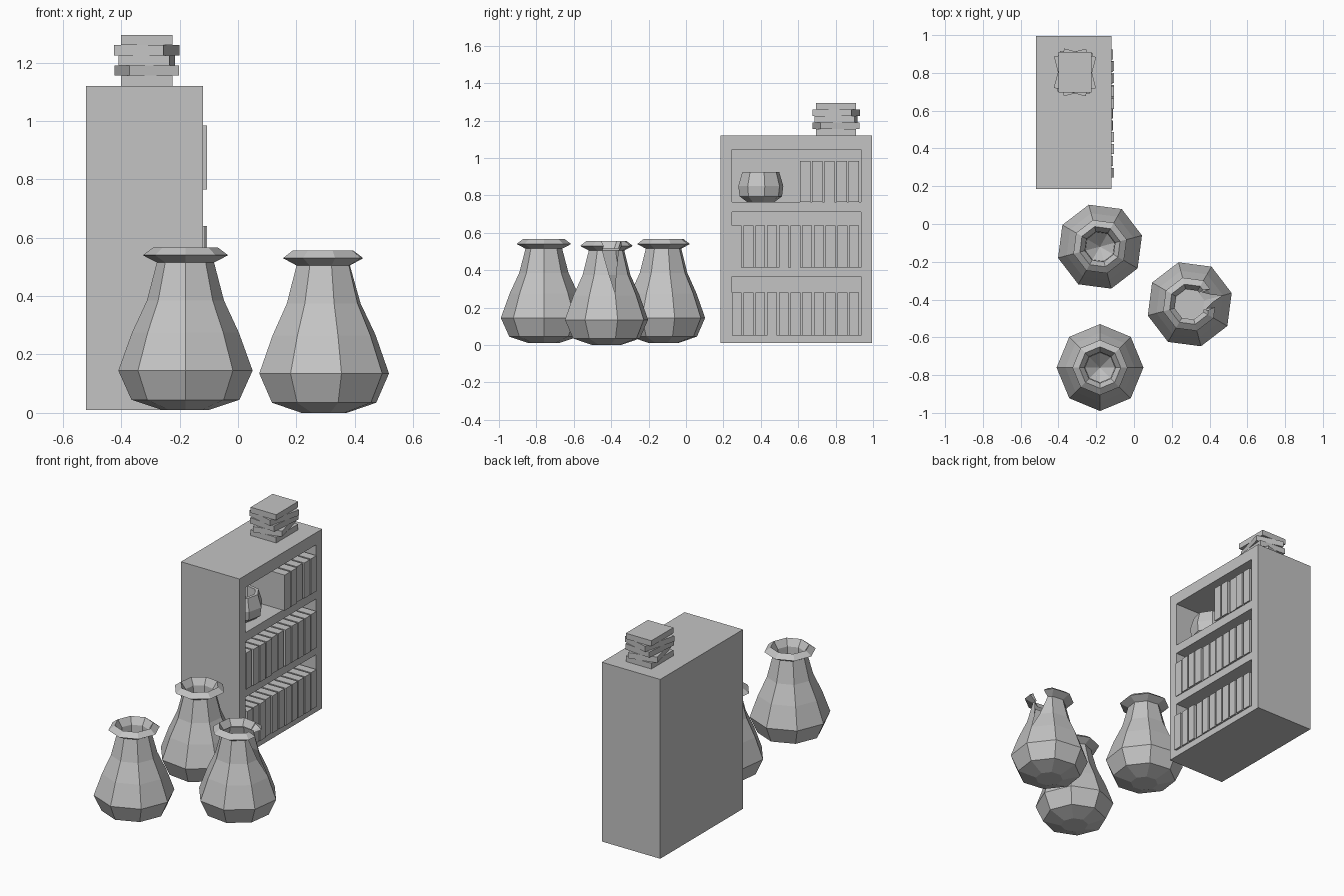
import bpy, bmesh, math, random
from mathutils import Vector, Matrix

if "Cube" in bpy.data.objects:
    bpy.data.objects.remove(bpy.data.objects["Cube"])

random.seed(4)
grey = bpy.data.materials.new("plain grey")
grey.diffuse_color = (0.55, 0.55, 0.55, 1)
grey.use_nodes = True
grey.node_tree.nodes["Principled BSDF"].inputs["Base Color"].default_value = grey.diffuse_color


def finish(name, bm, loc=(0, 0, 0), rot=0):
    me = bpy.data.meshes.new(name)
    bm.to_mesh(me)
    bm.free()
    me.materials.append(grey)
    ob = bpy.data.objects.new(name, me)
    ob.location = loc
    ob.rotation_euler[2] = math.radians(rot)
    bpy.context.collection.objects.link(ob)
    return ob


def box(name, x, y, z, rot=0):
    bm = bmesh.new()
    size = (x[1] - x[0], y[1] - y[0], z[1] - z[0])
    bmesh.ops.create_cube(bm, size=1, matrix=Matrix.Diagonal((*size, 1)))
    return finish(name, bm, (sum(x) / 2, sum(y) / 2, sum(z) / 2), rot)


def lathe(profile, n=8):
    # profile of (radius, z); radius 0 closes to a point
    bm = bmesh.new()
    rings = []
    for r, z in profile:
        k = n if r else 1
        rings.append([bm.verts.new((r * math.cos(math.tau * i / n),
                                    r * math.sin(math.tau * i / n), z)) for i in range(k)])
    for a, b in zip(rings, rings[1:]):
        for i in range(n):
            j = (i + 1) % n
            if len(b) == 1:
                bm.faces.new((a[i], a[j], b[0]))
            else:
                bm.faces.new((a[i], a[j], b[j], b[i]))
    return bm, rings


# Bookcase: back block, frame boards and shelves, open towards +x
BACK, FRONT = -0.36, -0.12
box("bookcase_back", (-0.52, BACK), (0.185, 0.995), (0.01, 1.12))
for name, y in (("left", (0.185, 0.245)), ("right", (0.935, 0.995))):
    box("bookcase_side_" + name, (BACK, FRONT), y, (0.01, 1.12))
for name, z in (("base", (0.01, 0.05)), ("lower_shelf", (0.365, 0.415)),
                ("upper_shelf", (0.71, 0.765)), ("top", (1.045, 1.12))):
    box("bookcase_" + name, (BACK, FRONT), (0.245, 0.935), z)

# Rows of upright books
for row, (y0, count, z0, z1) in enumerate(((0.245, 11, 0.05, 0.28),
                                           (0.245, 11, 0.415, 0.64),
                                           (0.61, 5, 0.765, 0.985))):
    pitch = (0.935 - y0) / count
    for i in range(count):
        y = y0 + i * pitch
        front = -0.107 - random.choice((0, 0.003, 0.008))
        box(f"book_{row}_{i}", (-0.345, front), (y, y + pitch - 0.01), (z0, z1))

# Stack of books on top
for i, rot in enumerate((0, 14, -5, -15, 0)):
    box(f"stacked_book_{i}", (-0.40, -0.225), (0.695, 0.91),
        (1.12 + i * 0.035, 1.155 + i * 0.035), rot)

# Small pot on the upper shelf
bm, rings = lathe([(0.075, 0.765), (0.115, 0.795), (0.122, 0.85), (0.1, 0.925),
                   (0.08, 0.925), (0.075, 0.86), (0, 0.84)])
bm.faces.new(rings[0][::-1])
finish("small_pot", bm, (-0.255, 0.40, 0), 10)

# Large vases
OUTER = [(0.08, 0.0), (0.185, 0.035), (0.23, 0.135), (0.183, 0.265), (0.132, 0.375),
         (0.098, 0.505), (0.146, 0.53), (0.11, 0.557), (0.083, 0.515)]
for name, loc, rot in (("rear_vase", (-0.18, -0.12, 0.01), 15),
                       ("front_vase", (-0.18, -0.76, 0.01), 0)):
    bm, rings = lathe(OUTER + [(0.08, 0.46), (0, 0.38)])
    bm.faces.new(rings[0])          # floor seen from inside
    finish(name, bm, loc, rot)

# Broken vase: thin shell with a V-shaped gap cut from the rim
bm, rings = lathe(OUTER)
bm.faces.new(rings[0])
apex = Vector((0, 0, 0.28))
slope = 0.055 / 0.28
for s in (1, -1):
    faces = [f for f in bm.faces
             if f.calc_center_median().x > 0.01 and f.calc_center_median().z > 0.2]
    geom = set(faces)
    for f in faces:
        geom.update(f.edges)
        geom.update(f.verts)
    bmesh.ops.bisect_plane(bm, geom=list(geom), dist=1e-5, plane_co=apex,
                           plane_no=Vector((0, s, -slope)))
gap = []
for f in bm.faces:
    c = f.calc_center_median()
    if c.x > 0.03 and abs(c.y) < (c.z - apex.z) * slope - 1e-4:
        gap.append(f)
bmesh.ops.delete(bm, geom=gap, context='FACES')
finish("broken_vase", bm, (0.295, -0.425, 0), 15)
